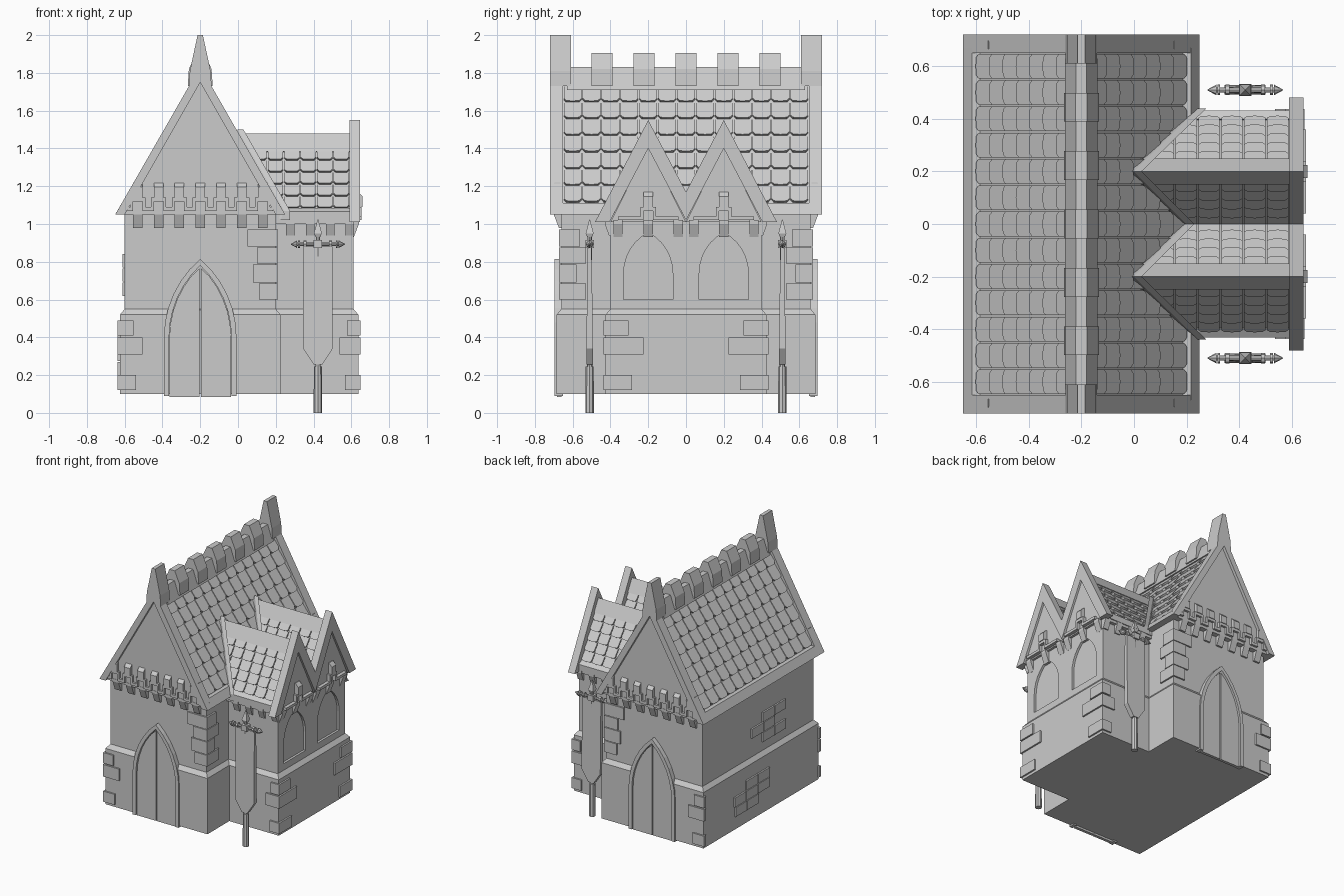
import bpy, bmesh, math
from mathutils import Vector, Matrix

if "Cube" in bpy.data.objects:
    bpy.data.objects.remove(bpy.data.objects["Cube"])

def loft(bm, rings):
    vs = [[bm.verts.new(p) for p in r] for r in rings]
    n = len(vs[0])
    for a, b in zip(vs, vs[1:]):
        for i in range(n):
            bm.faces.new((a[i], a[(i + 1) % n], b[(i + 1) % n], b[i]))
    bm.faces.new(vs[0][::-1])
    bm.faces.new(vs[-1])

def prism(bm, axis, pts, a, b):
    at = {'x': lambda p, t: (t, p[0], p[1]), 'y': lambda p, t: (p[0], t, p[1]),
          'z': lambda p, t: (p[0], p[1], t)}[axis]
    loft(bm, [[at(p, t) for p in pts] for t in (a, b)])

def box(bm, x0, x1, y0, y1, z0, z1):
    prism(bm, 'z', [(x0, y0), (x1, y0), (x1, y1), (x0, y1)], z0, z1)

def rod(bm, p, q, r1, r2, n=8, spin=0.0):
    p, q = Vector(p), Vector(q)
    m = Matrix.Translation((p + q) / 2) @ (q - p).to_track_quat('Z', 'Y').to_matrix().to_4x4()
    bmesh.ops.create_cone(bm, cap_ends=True, segments=n, radius1=r1, radius2=r2,
                          depth=(q - p).length, matrix=m @ Matrix.Rotation(spin, 4, 'Z'))

def finish(name, bm, mirror=False):
    bmesh.ops.recalc_face_normals(bm, faces=bm.faces)
    me = bpy.data.meshes.new(name)
    bm.to_mesh(me)
    bm.free()
    ob = bpy.data.objects.new(name, me)
    bpy.context.collection.objects.link(ob)
    if mirror:
        m = ob.modifiers.new("mirror", 'MIRROR')
        m.use_axis = (False, True, False)
        m.use_mirror_merge = False
    return ob

def arch(c, h, z0, zs, zt, n=6):
    # Pointed arch outline
    r = zt - zs
    R = (h * h + r * r) / (2 * h)
    end = math.asin(r / R)
    left = [(R - h - R * math.cos(end * i / n), zs + R * math.sin(end * i / n)) for i in range(n + 1)]
    left = [(-h, z0)] + left
    return [(c + x, z) for x, z in left] + [(c - x, z) for x, z in left[-2::-1]]

def tiles(bm, origin, e, d, cols, rows, w, h):
    # Overlapping tiles with clipped lower corners; e runs along the ridge, d downhill
    o, e, d = Vector(origin), Vector(e).normalized(), Vector(d).normalized()
    n = e.cross(d)
    if n.z < 0:
        n = -n
    g = 0.003
    shape = [(g, 0), (w - g, 0), (w - g, .82 * h), (.84 * w, .97 * h), (.5 * w, h), (.16 * w, .97 * h), (g, .82 * h)]
    for i in range(cols):
        for j in range(rows):
            b = o + e * (i * w) + d * (j * h)
            loft(bm, [[b + e * u + d * v - n * .004 for u, v in shape],
                      [b + e * u + d * v + n * (.006 + .014 * v / h) for u, v in shape]])

def trim(bm, axis, face, s, lows, ups, z, step):
    # Corbels below, stepped moulding, and sloped tabs above
    f = lambda *dz: [(face + s * d, z + k) for d, k in dz]
    for t in lows:
        prism(bm, axis, f((-.02, -.07), (.008, -.07), (.035, .0), (.035, .02), (-.02, .02)), t - .025, t + .025)
    for t in ups:
        prism(bm, axis, f((0, .09), (.055, .09), (.055, .145), (.03, .17), (0, .17)), t - .025, t + .025)
        prism(bm, axis, f((0, .07), (.05, .07), (.05, .09), (0, .09)), t - .035, t + .035)
        for k in (-1, 1):
            a, b = sorted((t + k * .025, t + k * .04))
            prism(bm, axis, f((0, .02), (.05, .02), (.05, .09), (0, .09)), a, b)
            a, b = sorted((t + k * .03, t + k * step))
            prism(bm, axis, f((0, .02), (.05, .02), (.05, .04), (0, .04)), a, b)

# Walls: T-shaped plan with a wider plinth
def tee(d, z):
    half = [(-.6 - d, -.66 - d), (.2 + d, -.66 - d), (.2 + d, -.4 - d), (.612 + d, -.4 - d)]
    return [(x, y, z) for x, y in half + [(x, -y) for x, y in half[::-1]]]
bm = bmesh.new()
loft(bm, [tee(.025, .1), tee(.025, .52), tee(0, .55), tee(0, 1.06)])
walls = finish("walls", bm)

bm = bmesh.new()
prism(bm, 'y', arch(-.2, .165, .05, .4, .78), -.8, -.665)
prism(bm, 'x', arch(-.2, .13, .6, .74, .955), .595, .75)
cut = finish("opening_cutter", bm, True)
cut.hide_render = True
cut.hide_viewport = True
cut.display_type = 'WIRE'
m = walls.modifiers.new("openings", 'BOOLEAN')
m.operation, m.object, m.solver = 'DIFFERENCE', cut, 'EXACT'

# Door surrounds and double doors
bm = bmesh.new()
prism(bm, 'y', arch(-.2, .192, .09, .4, .815) + arch(-.2, .165, .09, .4, .78)[::-1], -.695, -.65)
finish("door_frame", bm, True)
bm = bmesh.new()
half = arch(-.2, .163, .085, .4, .775)[:8]
half = [p for p in half if p[0] < -.206] + [(-.204, .765), (-.204, .085)]
for s in (0, 1):
    prism(bm, 'y', [(-.4 - x, z) if s else (x, z) for x, z in half], -.682, -.66)
finish("doors", bm, True)

# Corner stones on nave and wing
bm = bmesh.new()
def quoin(cx, cy, sx, z0, z1, lx, ly):
    box(bm, *sorted((cx + sx * .012, cx - sx * lx)), cy - .012, cy + ly, z0, z1)
for z0, z1, lx, ly in ((.88, .97, .15, .1), (.79, .875, .1, .13), (.69, .785, .12, .08), (.6, .685, .09, .13)):
    quoin(.2, -.66, 1, z0, z1, lx, ly)
for z0, z1, lx, ly in ((.41, .49, .06, .12), (.31, .4, .1, .2), (.12, .2, .07, .14)):
    quoin(.637, -.425, 1, z0, z1, lx, ly)
    quoin(-.625, -.685, -1, z0, z1, ly * .6, .015)
finish("corner_stones", bm, True)

# Brick patches on the blank side wall
bm = bmesh.new()
for x, yc, zc, rows in ((-.6, -.18, .62, ((0, .1, 2), (.13, 0, 2), (0, -.1, 2))),
                        (-.625, .12, .2, ((.06, 0, 2), (0, 0, 3), (-.07, 0, 2)))):
    for j, (off, _, n) in enumerate(rows):
        for i in range(n):
            y = yc + off + (i - n / 2) * .14
            box(bm, x - .012, x + .01, y + .003, y + .137, zc + j * .075, zc + j * .075 + .07)
finish("side_bricks", bm)

# Main roof core, eave rims, tiles
bm = bmesh.new()
prism(bm, 'y', [(-.62, 1.05), (.22, 1.05), (-.2, 1.78)], -.67, .67)
for s in (-1, 1):
    prism(bm, 'y', [(-.2 + s * x, z) for x, z in ((.45, 1.05), (.416, 1.11), (.36, 1.11), (.36, 1.05))], -.67, .67)
finish("main_roof", bm)
bm = bmesh.new()
for s in (-1, 1):
    tiles(bm, (-.2 + s * .029, -.65, 1.73), (0, 1, 0), (s, 0, -1.738), 13, 7, .1, .102)
finish("main_roof_tiles", bm)

# Main gables: panel, frame and pinnacle
bm = bmesh.new()
prism(bm, 'y', [(-.605, 1.05), (.205, 1.05), (-.2, 1.757)], -.698, -.65)
finish("main_gable_panel", bm, True)
bm = bmesh.new()
prism(bm, 'y', [(-.65, 1.05), (-.2, 1.834), (.25, 1.05), (.2, 1.05), (-.2, 1.75), (-.6, 1.05)], -.72, -.65)
finish("main_gable_frame", bm, True)
bm = bmesh.new()
prism(bm, 'y', [(-.2 + x, z) for x, z in ((-.06, 1.73), (-.055, 1.81), (-.014, 2), (.014, 2), (.055, 1.81), (.06, 1.73), (0, 1.755))],
      -.72, -.61)
finish("pinnacle", bm, True)
bm = bmesh.new()
cs = [-.2 + .11 * i for i in range(-3, 4)]
trim(bm, 'x', -.665, -1, cs, cs, 1.05, .055)
finish("main_gable_trim", bm, True)

# Battlemented ridge
bm = bmesh.new()
prism(bm, 'y', [(-.262, 1.71), (-.22, 1.83), (-.18, 1.83), (-.138, 1.71)], -.63, .63)
for i in range(-2, 3):
    prism(bm, 'y', [(-.2 + x, z) for x, z in ((-.066, 1.73), (-.06, 1.82), (-.022, 1.905), (.022, 1.905), (.06, 1.82), (.066, 1.73))],
          .222 * i - .055, .222 * i + .055)
finish("ridge_battlement", bm)

# Wing roof: core, eave, ridge cap, flashing against the main roof
bm = bmesh.new()
prism(bm, 'x', [(-.425, 1.02), (-.2, 1.445), (0, 1.07), (0, 1.0), (-.425, 1.0)], -.02, .6)
prism(bm, 'x', [(-.432, 1.02), (-.432, 1.065), (-.4, 1.085), (-.38, 1.02)], .18, .6)
prism(bm, 'x', [(-.25, 1.385), (-.2, 1.478), (-.15, 1.385), (-.2, 1.37)], -.02, .6)
for y, z in ((-.44, 1.04), (0, 1.12)):
    ends = [(-.2, 1.47), (y, z)]
    loft(bm, [[(-.2 + (1.834 - k) / 1.744 + dx, t, k + dz) for dx, dz in ((-.03, -.02), (.02, -.02), (.02, .03), (-.01, .03))]
              for t, k in ends])
finish("wing_roof", bm, True)
bm = bmesh.new()
for s in (-1, 1):
    tiles(bm, (.59, -.2 + s * .026, 1.398), (-1, 0, 0), (0, s, -1.89), 6, 5, .087, .072)
finish("wing_roof_tiles", bm, True)

# Twin wing gables
bm = bmesh.new()
prism(bm, 'x', [(-.4, 1.01), (-.2, 1.41), (0, 1.01)], .58, .63)
finish("wing_gable_panel", bm, True)
bm = bmesh.new()
prism(bm, 'x', [(-.482, 1.01), (-.2, 1.55), (0, 1.17), (0, 1.02), (-.2, 1.40), (-.405, 1.01)], .59, .645)
finish("wing_gable_frame", bm, True)
bm = bmesh.new()
trim(bm, 'y', .605, 1, (-.36, -.2, -.04), (-.2,), 1.0, .16)
for t in (.28, .385, .49, .595):
    prism(bm, 'x', [(-.39, .94), (-.408, .94), (-.43, 1.0), (-.43, 1.03), (-.39, 1.03)], t - .025, t + .02)
finish("wing_trim", bm, True)

# Banner on a pole, one each side of the wing
bm = bmesh.new()
Y = -.51
rod(bm, (.423, Y, 0), (.423, Y, .245), .023, .021)
rod(bm, (.423, Y, .24), (.423, Y, .96), .014, .011)
loft(bm, [[(.423 + x, Y + s * (.018 if z < .4 else .01), z) for x, z in
           ((-.078, .88), (-.078, .34), (-.022, .255), (.022, .255), (.078, .34), (.078, .88))] for s in (-1, 1)])
rod(bm, (.31, Y, .893), (.536, Y, .893), .01, .01)
for s in (-1, 1):
    rod(bm, (.423 + s * .06, Y, .893), (.423 + s * .075, Y, .893), .02, .02)
    rod(bm, (.423 + s * .095, Y, .893), (.423 + s * .105, Y, .893), .02, .02)
    rod(bm, (.423 + s * .11, Y, .893), (.423 + s * .143, Y, .893), .02, .002)
box(bm, .40, .446, Y - .023, Y + .023, .872, .914)
rod(bm, (.423, Y, .93), (.423, Y, .95), .018, .028, 4, math.pi / 4)
rod(bm, (.423, Y, .95), (.423, Y, 1.025), .03, .002, 4, math.pi / 4)
finish("banner", bm, True)
